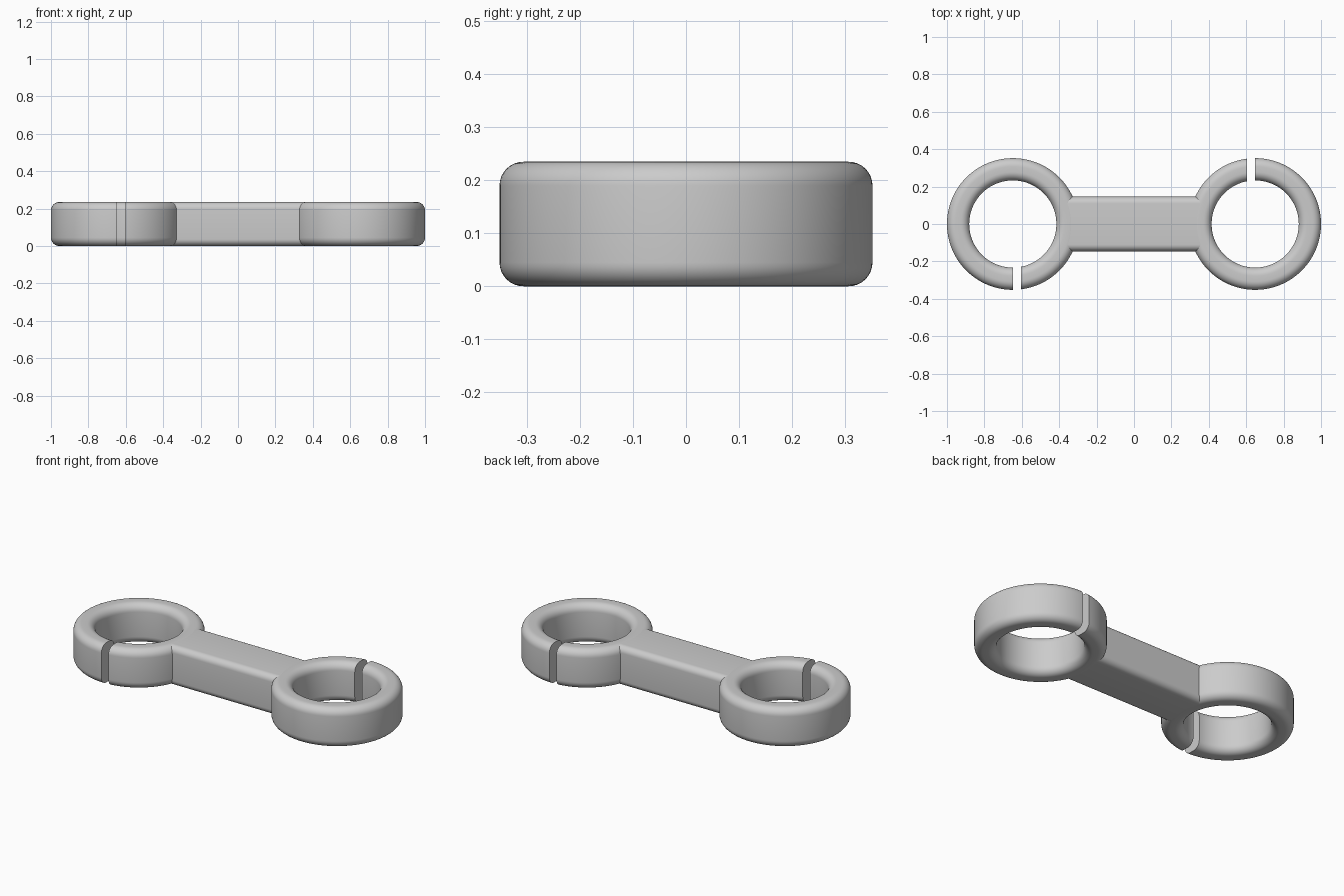
import bpy
import bmesh
from math import sin, cos, asin, pi

cube = bpy.data.objects.get("Cube")
if cube:
    bpy.data.objects.remove(cube)

HEIGHT = 0.235
EDGE = 0.045            # rounding of every long edge
OUTER, INNER = 0.352, 0.233
CENTRE = 1 - OUTER
SLOT = 0.044
BAR_HALF = 0.146
BAR_REACH = 0.355       # bar ends hidden inside the ring walls

grey = bpy.data.materials.new("plain grey")
grey.use_nodes = True
colour = (0.6, 0.6, 0.6, 1)
grey.diffuse_color = colour
grey.node_tree.nodes["Principled BSDF"].inputs["Base Color"].default_value = colour


def rounded_rect(u0, u1, z0, z1, r, steps=8):
    """Outline of a rectangle with rounded corners."""
    corners = [(u1 - r, z1 - r), (u0 + r, z1 - r), (u0 + r, z0 + r), (u1 - r, z0 + r)]
    return [(u + r * cos(a), z + r * sin(a))
            for k, (u, z) in enumerate(corners)
            for a in [(k + i / steps) * pi / 2 for i in range(steps + 1)]]


def sweep(name, profile, place, count, turn=0):
    """Solid swept through count + 1 copies of the profile, capped at both ends."""
    bm = bmesh.new()
    loops = [[bm.verts.new(place(u, z, i / count)) for u, z in profile]
             for i in range(count + 1)]
    n = len(profile)
    for a, b in zip(loops, loops[1:]):
        for j in range(n):
            k = (j + 1) % n
            bm.faces.new((a[j], a[k], b[k], b[j]))
    bm.faces.new(loops[0])
    bm.faces.new(loops[-1])
    bmesh.ops.recalc_face_normals(bm, faces=bm.faces)
    mesh = bpy.data.meshes.new(name)
    bm.to_mesh(mesh)
    bm.free()
    mesh.materials.append(grey)
    obj = bpy.data.objects.new(name, mesh)
    obj.rotation_euler.z = turn
    bpy.context.collection.objects.link(obj)
    bpy.ops.object.select_all(action="DESELECT")
    obj.select_set(True)
    bpy.context.view_layer.objects.active = obj
    bpy.ops.object.shade_smooth_by_angle(angle=pi / 6)
    return obj


def ring_point(r, z, t):
    """Point on the slotted ring; the slot has parallel sides."""
    start = asin(SLOT / r)
    a = start + (2 * pi - start) * t
    return (-CENTRE + r * sin(a), -r * cos(a), z)


def bar_point(y, z, t):
    return (BAR_REACH * (2 * t - 1), y, z)


# Slotted rings, the second turned half way round
ring_profile = rounded_rect(INNER, OUTER, 0, HEIGHT, EDGE)
sweep("right_ring", ring_profile, ring_point, 128)
sweep("left_ring", ring_profile, ring_point, 128, pi)

# Connecting bar, a hair thinner than the rings
bar_profile = rounded_rect(-BAR_HALF, BAR_HALF, 0.0005, HEIGHT - 0.0005, EDGE * 0.8)
sweep("connecting_bar", bar_profile, bar_point, 1)
